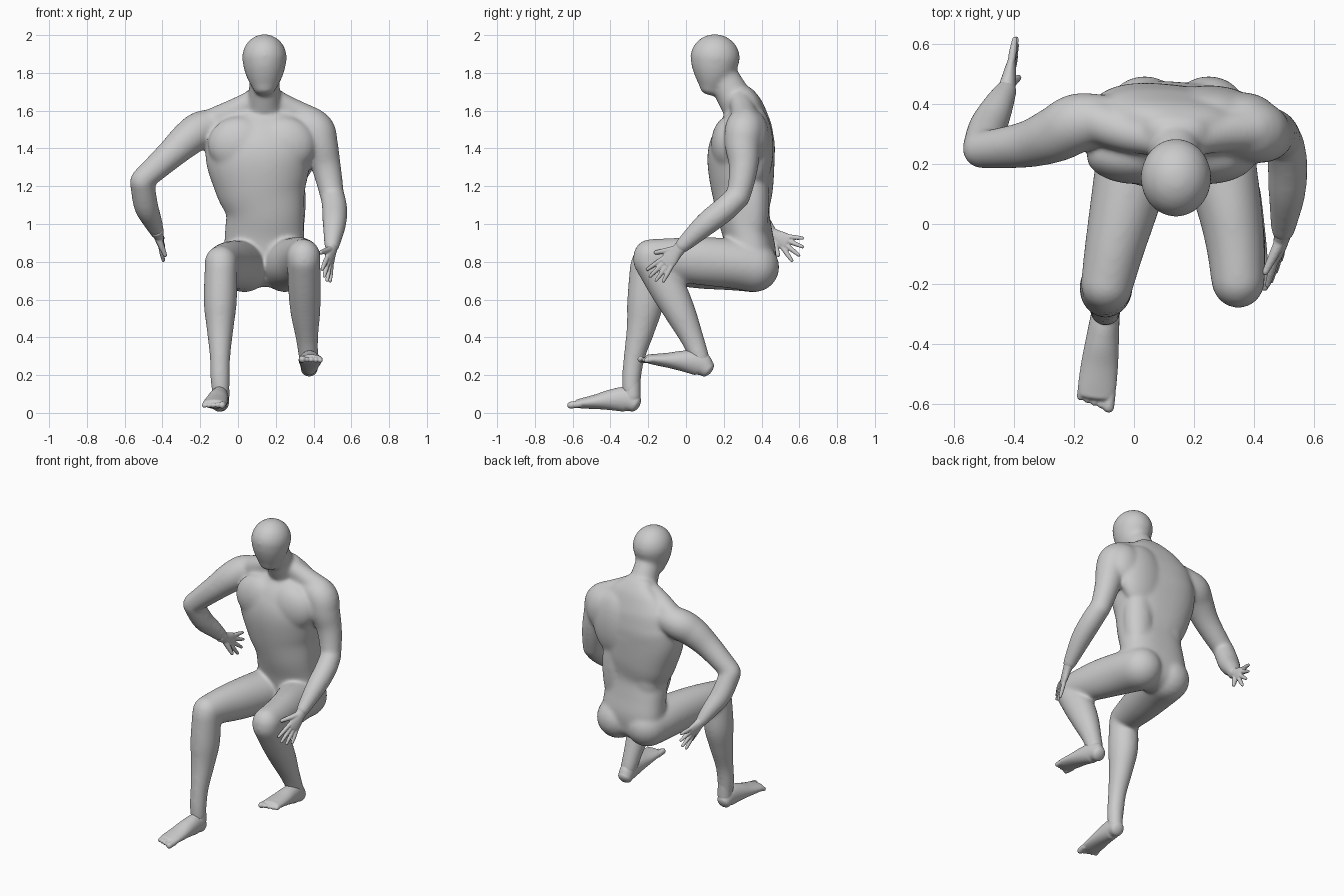
import bpy, bmesh, math
from mathutils import Vector, Matrix


def catmull(p0, p1, p2, p3, t):
    return [0.5 * (2 * b + (c - a) * t + (2 * a - 5 * b + 4 * c - d) * t * t
                   + (3 * b - a - 3 * c + d) * t ** 3) for a, b, c, d in zip(p0, p1, p2, p3)]


def tube(bm, rows, ref=(1, 0, 0), cap=(1, 1), back_power=2.0, steps=6, n=28):
    """Closed smooth loft through rows (x, y, z, a[, b]) with rounded ends."""
    rows = [list(r) + ([r[3]] if len(r) == 4 else []) for r in rows]
    last = len(rows) - 1
    path = []
    for i in range(last):
        q = [rows[max(i - 1, 0)], rows[i], rows[i + 1], rows[min(i + 2, last)]]
        path += [catmull(*q, k / steps) for k in range(steps)]
    path.append(rows[-1])
    secs = []
    for i, p in enumerate(path):
        t = Vector(path[min(i + 1, len(path) - 1)][:3]) - Vector(path[max(i - 1, 0)][:3])
        secs.append((Vector(p[:3]), t.normalized(), p[3], p[4]))

    def dome(sec, size):
        c, t, a, b = sec
        h = (a + b) / 2 * size
        return [(c + t * h * math.sin(u), t, a * math.cos(u), b * math.cos(u))
                for u in (0.3, 0.6, 0.9, 1.2, 1.45)]
    secs = dome(secs[0], -cap[0])[::-1] + secs + dome(secs[-1], cap[1])
    rings = []
    for c, t, a, b in secs:
        u = Vector(ref)
        u = (u - t * u.dot(t)).normalized()
        v = t.cross(u)
        ring = []
        for k in range(n):
            w = 2 * math.pi * k / n
            x, y = math.cos(w), math.sin(w)
            e = 2 / (back_power if y > 0 else 2.0)
            x = math.copysign(abs(x) ** e, x)
            y = math.copysign(abs(y) ** e, y)
            ring.append(bm.verts.new(c + u * a * x + v * b * y))
        rings.append(ring)
    for r, s in zip(rings, rings[1:]):
        for k in range(n):
            bm.faces.new((r[k], r[(k + 1) % n], s[(k + 1) % n], s[k]))
    bm.faces.new(rings[0][::-1])
    bm.faces.new(rings[-1])


def blob(bm, c, r):
    m = Matrix.Translation(c) @ Matrix.Diagonal((*r, 1))
    bmesh.ops.create_uvsphere(bm, u_segments=24, v_segments=16, radius=1, matrix=m)


def finish(bm, name, voxel, smooth):
    me = bpy.data.meshes.new(name)
    bmesh.ops.recalc_face_normals(bm, faces=bm.faces)
    bm.to_mesh(me)
    bm.free()
    ob = bpy.data.objects.new(name, me)
    bpy.context.collection.objects.link(ob)
    rm = ob.modifiers.new("fuse", 'REMESH')
    rm.mode = 'VOXEL'
    rm.voxel_size = voxel
    rm.use_smooth_shade = True
    sm = ob.modifiers.new("soften", 'SMOOTH')
    sm.factor = 0.5
    sm.iterations = smooth


def foot(name, heel, toe, ankle):
    bm = bmesh.new()
    heel, toe = Vector(heel), Vector(toe)
    d = toe - heel
    f = d.normalized()
    side = f.cross(Vector((0, 0, 1))).normalized()
    up = side.cross(f)
    prof = [(0.10, .046, .044, .046), (0.22, .066, .049, .066), (0.42, .060, .056, .056),
            (0.62, .046, .062, .040), (0.80, .034, .064, .029), (0.88, .030, .060, .023)]
    tube(bm, [(*(heel + d * t + up * h), a, b) for t, h, a, b in prof], ref=side, cap=(.6, .4))
    tube(bm, ankle, n=24)
    s = 1 if toe.x > 0 else -1           # towards the inner side of the foot
    for i in range(5):
        o = side * s * (0.046 - 0.024 * i)
        r = 0.019 if i == 0 else 0.014
        a, b = heel + d * 0.84 + o, heel + d * (0.965 - 0.016 * i) + o
        tube(bm, [(*(a + up * .028), r), (*(b + up * .02), r)], ref=side, steps=2, n=12)
    finish(bm, name, 0.005, 3)


def hand(name, wrist, tip, spread, fan, thumb_turn):
    bm = bmesh.new()
    wrist, tip = Vector(wrist), Vector(tip)
    L = (tip - wrist).length
    d = (tip - wrist).normalized()
    s = Vector(spread)
    s = (s - d * s.dot(d)).normalized()
    nrm = d.cross(s)
    tube(bm, [(*(wrist - d * .03), .035, .033), (*(wrist + d * .12 * L), .035, .026),
              (*(wrist + d * .32 * L), .043, .021), (*(wrist + d * .47 * L), .045, .016)],
         ref=s, cap=(.5, .5))
    for i, ln in enumerate((.45, .51, .48, .38)):
        ang = fan * (1.5 - i) / 1.5
        v = d * math.cos(ang) + s * math.sin(ang)
        a = wrist + d * .46 * L + s * (.033 - .022 * i)
        tube(bm, [(*a, .013), (*(a + v * ln * L * .5), .0125), (*(a + v * ln * L * .95), .009)],
             ref=nrm, steps=3, n=12)
    v = d * .75 + s * .66 + nrm * thumb_turn
    a = wrist + d * .14 * L + s * .02
    tube(bm, [(*a, .02), (*(a + v * .22 * L), .016), (*(a + v * .45 * L), .011)], ref=nrm, n=12)
    finish(bm, name, 0.004, 3)


body = bmesh.new()
# torso, turned slightly
tube(body, [(.14, .355, .76, .20, .115), (.14, .345, .84, .215, .13), (.14, .325, .95, .21, .13),
            (.142, .30, 1.07, .208, .14), (.122, .295, 1.2, .245, .164), (.11, .29, 1.35, .283, .176),
            (.125, .303, 1.45, .28, .163), (.135, .318, 1.54, .26, .13), (.14, .32, 1.61, .20, .092),
            (.14, .295, 1.665, .115, .077)], ref=(1, -.08, 0), cap=(.6, .6), back_power=2.6, n=48)
# chest, back and shoulder blade muscles
for x in (.01, .24):
    blob(body, (x, .225, 1.42), (.17, .093, .15))
for x in (.03, .25):
    blob(body, (x, .375, 1.40), (.17, .088, .22))
    blob(body, (x + .01, .355, 1.12), (.10, .086, .30))
blob(body, (.36, .355, 1.46), (.12, .085, .14))
# neck, neck-to-shoulder muscles and head
tube(body, [(.14, .30, 1.58, .10, .09), (.14, .25, 1.68, .086, .09), (.14, .195, 1.78, .078, .083)])
for x, sx, sy in ((.19, .40, .315), (.09, -.13, .345)):
    tube(body, [(x, .285, 1.655, .06), ((x + sx) / 2, .305, 1.597, .066), (sx, sy, 1.54, .075)],
         ref=(0, 1, 0))
tube(body, [(.14, .128, 1.712, .058, .056), (.14, .138, 1.76, .086, .09), (.14, .147, 1.815, .107, .117),
            (.14, .154, 1.88, .119, .132)], cap=(.55, 1), steps=8, n=40)
# right arm
tube(body, [(-.06, .35, 1.525, .075), (-.18, .34, 1.505, .098), (-.26, .30, 1.455, .094),
            (-.36, .265, 1.365, .078), (-.505, .247, 1.235, .063)], ref=(0, 1, 0))
tube(body, [(-.508, .25, 1.225, .065), (-.488, .32, 1.10, .065), (-.455, .39, 1.02, .053),
            (-.427, .445, .955, .038)])
# left arm
tube(body, [(.28, .325, 1.535, .09), (.40, .31, 1.505, .103), (.435, .30, 1.42, .095),
            (.463, .305, 1.32, .08), (.483, .295, 1.23, .071), (.50, .275, 1.14, .063)],
     ref=(0, 1, 0))
tube(body, [(.503, .27, 1.14, .065), (.512, .20, 1.075, .067), (.51, .10, .995, .062),
            (.497, -.02, .885, .041)])
# right leg
tube(body, [(.035, .36, .772, .134), (.01, .25, .78, .132), (-.03, .07, .785, .116, .127),
            (-.065, -.08, .79, .10, .112), (-.09, -.20, .793, .088, .092)])
tube(body, [(-.09, -.207, .775, .086, .09), (-.094, -.215, .59, .088, .097),
            (-.095, -.238, .45, .072, .077), (-.095, -.273, .30, .055, .057),
            (-.095, -.288, .19, .052, .051), (-.092, -.29, .12, .048, .048)])
# left leg
tube(body, [(.25, .36, .772, .134), (.27, .25, .79, .132), (.315, .07, .805, .11, .127),
            (.338, -.07, .815, .098, .112), (.347, -.187, .825, .09, .096)])
tube(body, [(.348, -.19, .81, .088, .092), (.352, -.098, .66, .087, .096), (.357, -.03, .53, .079, .083),
            (.365, .03, .40, .06, .063), (.373, .07, .30, .052, .052), (.376, .08, .27, .048, .048)])
finish(body, "body", 0.008, 32)

# feet
foot("right_foot", (-.088, -.235, 0.0), (-.132, -.62, .022),
     [(-.094, -.287, .2, .046), (-.09, -.285, .09, .045)])
foot("left_foot", (.376, .142, .178), (.387, -.255, .268),
     [(.372, .067, .31, .046), (.376, .09, .25, .045)])

# hands
hand("right_hand", (-.425, .45, .95), (-.39, .62, .85), (0, -.5, -.85), .42, -.25)
hand("left_hand", (.497, -.03, .875), (.462, -.185, .70), (-.35, -.65, .65), .25, .1)
